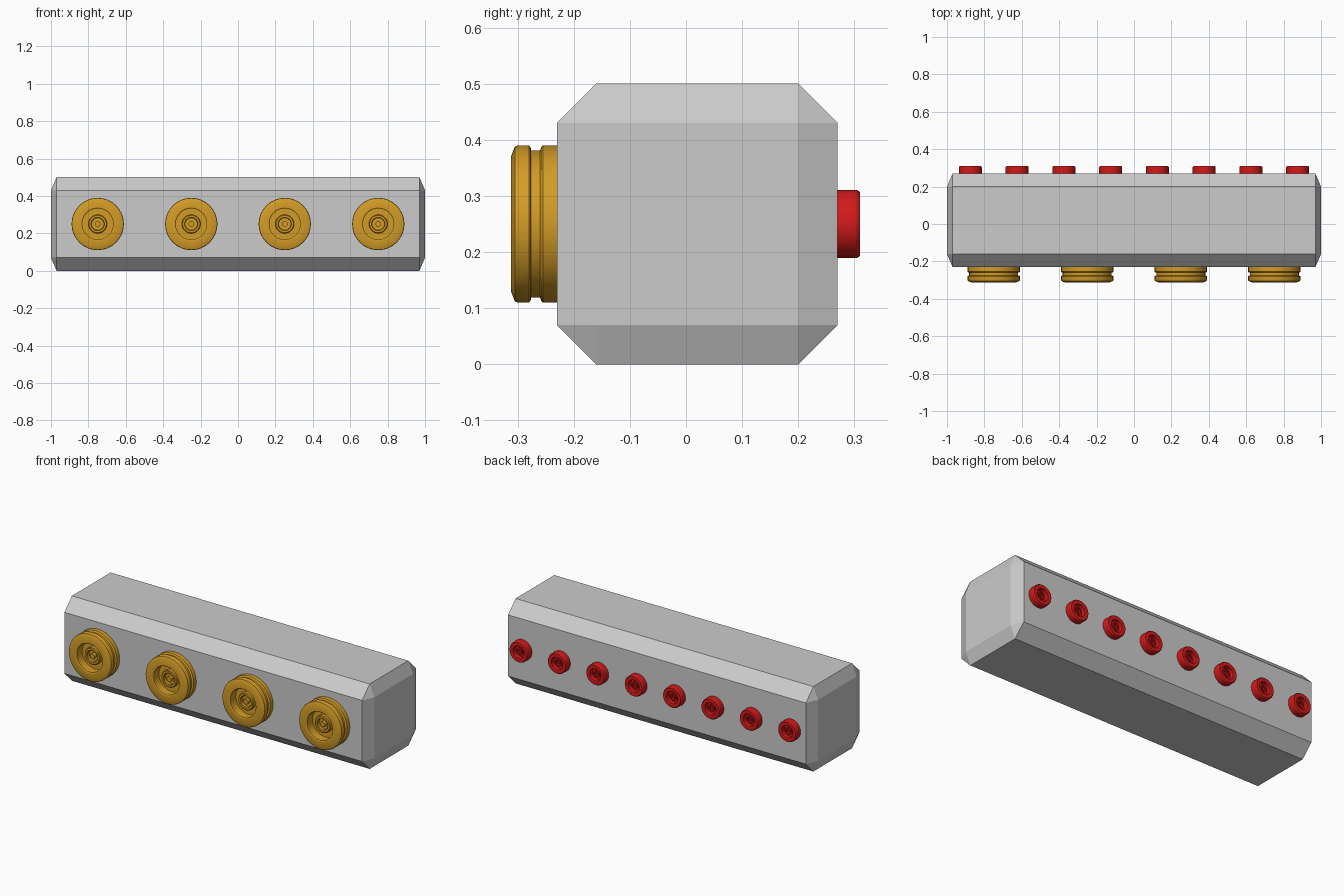
import bpy, bmesh
from math import cos, sin, pi, radians

if "Cube" in bpy.data.objects:
    bpy.data.objects.remove(bpy.data.objects["Cube"])


def material(name, color):
    m = bpy.data.materials.new(name)
    m.diffuse_color = color
    m.use_nodes = True
    m.node_tree.nodes["Principled BSDF"].inputs["Base Color"].default_value = m.diffuse_color
    return m


def add_object(name, bm, loc, mat=None):
    me = bpy.data.meshes.new(name)
    bm.to_mesh(me)
    bm.free()
    ob = bpy.data.objects.new(name, me)
    ob.location = loc
    bpy.context.collection.objects.link(ob)
    if mat:
        me.materials.append(mat)
    return ob


def lathe(name, profile, facing, loc, mat, segs=32):
    """Revolve (radius, height) points about the y axis."""
    bm = bmesh.new()
    rings = [[bm.verts.new((r * cos(2 * pi * i / segs), facing * h, r * sin(2 * pi * i / segs)))
              for i in range(segs)] for r, h in profile]
    for a, b in zip(rings, rings[1:]):
        for i in range(segs):
            j = (i + 1) % segs
            bm.faces.new((a[i], a[j], b[j], b[i]))
    bmesh.ops.remove_doubles(bm, verts=bm.verts, dist=1e-5)
    bmesh.ops.recalc_face_normals(bm, faces=bm.faces)
    ob = add_object(name, bm, loc, mat)
    bpy.ops.object.select_all(action='DESELECT')
    ob.select_set(True)
    bpy.context.view_layer.objects.active = ob
    bpy.ops.object.shade_smooth_by_angle(angle=radians(30))


# Body: chamfered bar, chamfer is shallower along x
chamfer = (0.03, 0.07, 0.07)
size = (2.0, 0.5, 0.5)
bm = bmesh.new()
bmesh.ops.create_cube(bm, size=1)
bmesh.ops.scale(bm, vec=[s / c for s, c in zip(size, chamfer)], verts=bm.verts)
bmesh.ops.bevel(bm, geom=bm.edges[:], offset=1, offset_type='OFFSET',
                segments=1, profile=0.5, affect='EDGES')
bmesh.ops.scale(bm, vec=chamfer, verts=bm.verts)
add_object("body", bm, (0, 0.02, 0.25))

orange = material("orange", (0.65, 0.33, 0.02, 1))
red = material("red", (0.65, 0.01, 0.01, 1))

# Large front sockets: grooved collar, recess, inner ring and centre pin
large = [(0, 0), (0.14, 0), (0.14, 0.025), (0.137, 0.028), (0.131, 0.03), (0.131, 0.046),
         (0.137, 0.047), (0.14, 0.05), (0.14, 0.07), (0.138, 0.075), (0.12, 0.082),
         (0.088, 0.082), (0.083, 0.079), (0.083, 0.03), (0.05, 0.03), (0.05, 0.053),
         (0.046, 0.056), (0.036, 0.056), (0.033, 0.053), (0.033, 0.035),
         (0.015, 0.035), (0.015, 0.055), (0, 0.055)]
for i in range(4):
    lathe(f"front_socket_{i + 1}", large, -1, (-0.75 + 0.5 * i, -0.23, 0.25), orange)

# Small rear sockets
small = [(0, 0), (0.061, 0), (0.061, 0.034), (0.057, 0.04), (0.039, 0.04), (0.036, 0.038),
         (0.036, 0.012), (0.022, 0.012), (0.022, 0.026), (0.015, 0.026), (0.015, 0.014),
         (0.007, 0.014), (0.007, 0.026), (0, 0.026)]
for i in range(8):
    lathe(f"rear_socket_{i + 1}", small, 1, (-0.875 + 0.25 * i, 0.27, 0.25), red)
